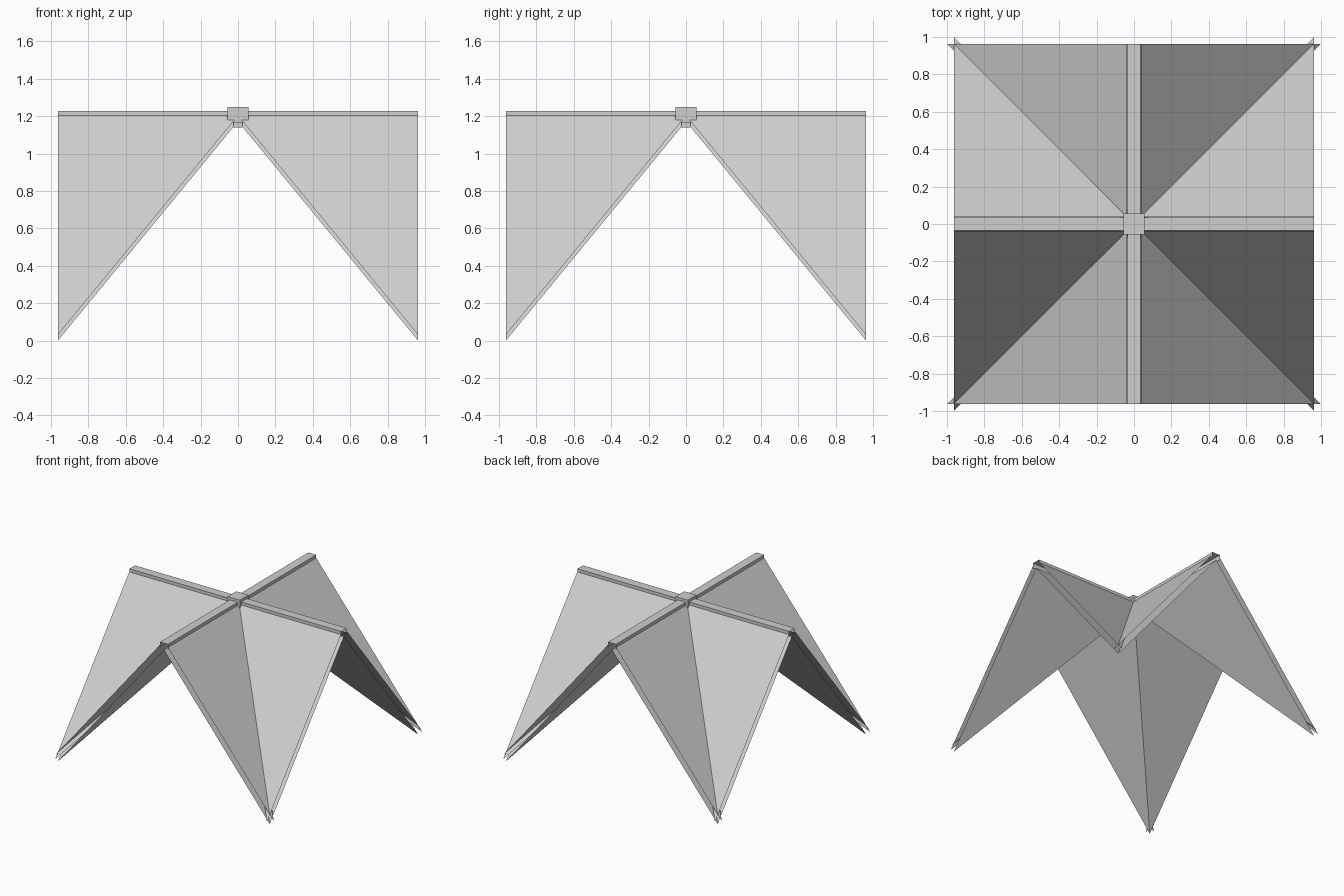
import bpy
import bmesh
from mathutils import Matrix, Vector
from math import radians

cube = bpy.data.objects.get("Cube")
if cube:
    bpy.data.objects.remove(cube, do_unlink=True)

HALF = 0.963      # half of the roof's plan size
RIDGE = 1.172     # height of the inner roof skin at the ridge
BEAM = 0.036      # half width of a ridge cap

grey = bpy.data.materials.new("light_grey")
grey.use_nodes = True
colour = (0.62, 0.62, 0.62, 1)
grey.diffuse_color = colour
grey.node_tree.nodes["Principled BSDF"].inputs["Base Color"].default_value = colour


def add_object(name, bm):
    mesh = bpy.data.meshes.new(name)
    bm.to_mesh(mesh)
    bm.free()
    mesh.materials.append(grey)
    obj = bpy.data.objects.new(name, mesh)
    bpy.context.scene.collection.objects.link(obj)
    return obj


def box(bm, half, low, high):
    place = Matrix.Translation((0, 0, (low + high) / 2))
    size = Matrix.Diagonal((*[2 * h for h in half], high - low, 1))
    return bmesh.ops.create_cube(bm, size=1, matrix=place @ size)["verts"]


# Roof: four valleys, each of two triangular panels with an open-edged double skin
corners = ("back_left", "back_right", "front_right", "front_left")
for i, corner in enumerate(corners):
    turn = Matrix.Rotation(radians(90 * i), 3, "Z")
    bm = bmesh.new()
    apex, foot = Vector((0, 0, RIDGE)), Vector((HALF, HALF, 0))
    for end in (Vector((HALF, 0, RIDGE)), Vector((0, HALF, RIDGE))):
        face = bm.faces.new([bm.verts.new(turn @ p) for p in (apex, end, foot)])
        face.normal_update()
        if face.normal.z < 0:
            face.normal_flip()
    panels = add_object("roof_panels_" + corner, bm)
    skin = panels.modifiers.new("double_skin", "SOLIDIFY")
    skin.thickness = 0.048
    skin.offset = 1
    skin.use_rim = False

# Ridge caps: two crossing channels, open at the ends and underneath
for name, axis, half in (("ridge_cap_across", 0, (HALF, BEAM)),
                         ("ridge_cap_along", 1, (BEAM, HALF))):
    bm = bmesh.new()
    box(bm, half, 1.187, 1.228)
    bm.normal_update()
    openings = [f for f in bm.faces
                if abs(f.normal[axis]) > 0.5 or f.normal.z < -0.5]
    bmesh.ops.delete(bm, geom=openings, context="FACES")
    add_object(name, bm)

# Centre block covering the crossing, with a small peg below it
bm = bmesh.new()
box(bm, (0.056, 0.056), 1.165, 1.25)
add_object("centre_block", bm)
bm = bmesh.new()
box(bm, (0.024, 0.024), 1.14, 1.17)
add_object("centre_peg", bm)
